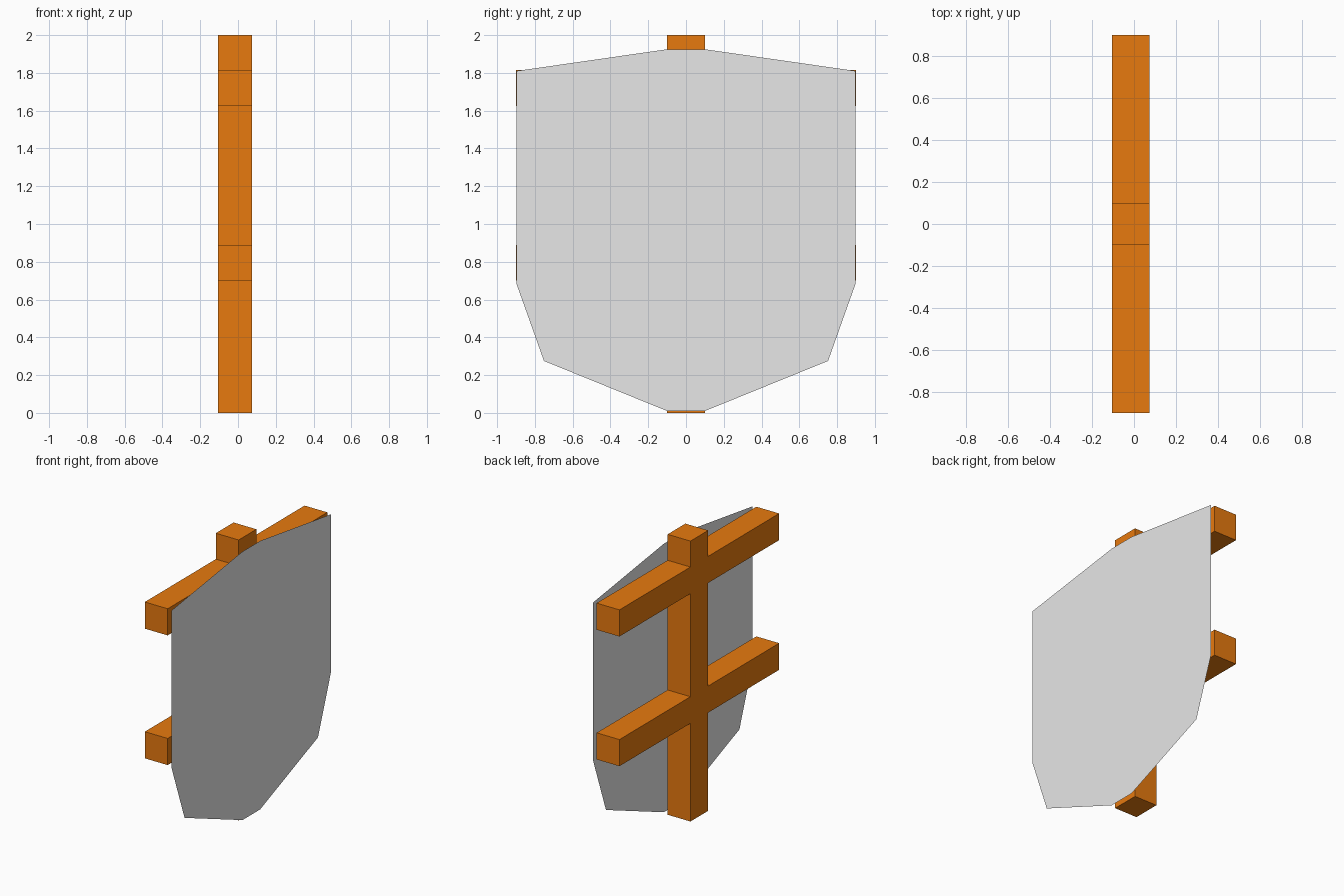
import bpy
import bmesh

cube = bpy.data.objects.get("Cube")
if cube:
    bpy.data.objects.remove(cube, do_unlink=True)


def make_material(name, rgb):
    mat = bpy.data.materials.new(name)
    mat.use_nodes = True
    mat.diffuse_color = (*rgb, 1)
    bsdf = next(n for n in mat.node_tree.nodes if n.type == 'BSDF_PRINCIPLED')
    bsdf.inputs["Base Color"].default_value = (*rgb, 1)
    return mat


def finish(name, bm, mat):
    mesh = bpy.data.meshes.new(name)
    bm.to_mesh(mesh)
    bm.free()
    mesh.materials.append(mat)
    obj = bpy.data.objects.new(name, mesh)
    bpy.context.collection.objects.link(obj)
    return obj


wood = make_material("orange_wood", (0.8, 0.193, 0.0046))
grey = make_material("light_grey", (0.8, 0.8, 0.8))

# Wooden frame: one post crossed by two rails, filled from a grid and extruded
BACK, FRONT = -0.105, 0.075
ys = [-0.9, -0.1, 0.1, 0.9]
zs = [0, 0.7, 0.89, 1.625, 1.815, 2]
bm = bmesh.new()
grid = [[bm.verts.new((BACK, y, z)) for y in ys] for z in zs]
for row in range(len(zs) - 1):
    for col in range(len(ys) - 1):
        if col == 1 or row in (1, 3):
            bm.faces.new((grid[row][col], grid[row][col + 1],
                          grid[row + 1][col + 1], grid[row + 1][col]))
solid = bmesh.ops.extrude_face_region(bm, geom=bm.faces[:], use_keep_orig=True)
bmesh.ops.translate(bm, vec=(FRONT - BACK, 0, 0),
                    verts=[v for v in solid["geom"] if isinstance(v, bmesh.types.BMVert)])
bmesh.ops.delete(bm, geom=[v for v in bm.verts if not v.link_faces], context='VERTS')
bmesh.ops.recalc_face_normals(bm, faces=bm.faces[:])
finish("wooden_frame", bm, wood)

# Flat panel: a symmetric outline standing just clear of the frame
half = [(0.1, 0.01), (0.752, 0.275), (0.898, 0.685), (0.898, 1.81), (0.1, 1.925)]
outline = half + [(-y, z) for y, z in reversed(half)]
bm = bmesh.new()
face = bm.faces.new([bm.verts.new((0.105, y, z)) for y, z in outline])
face.normal_update()
if face.normal.x < 0:
    face.normal_flip()
finish("shield_panel", bm, grey)
